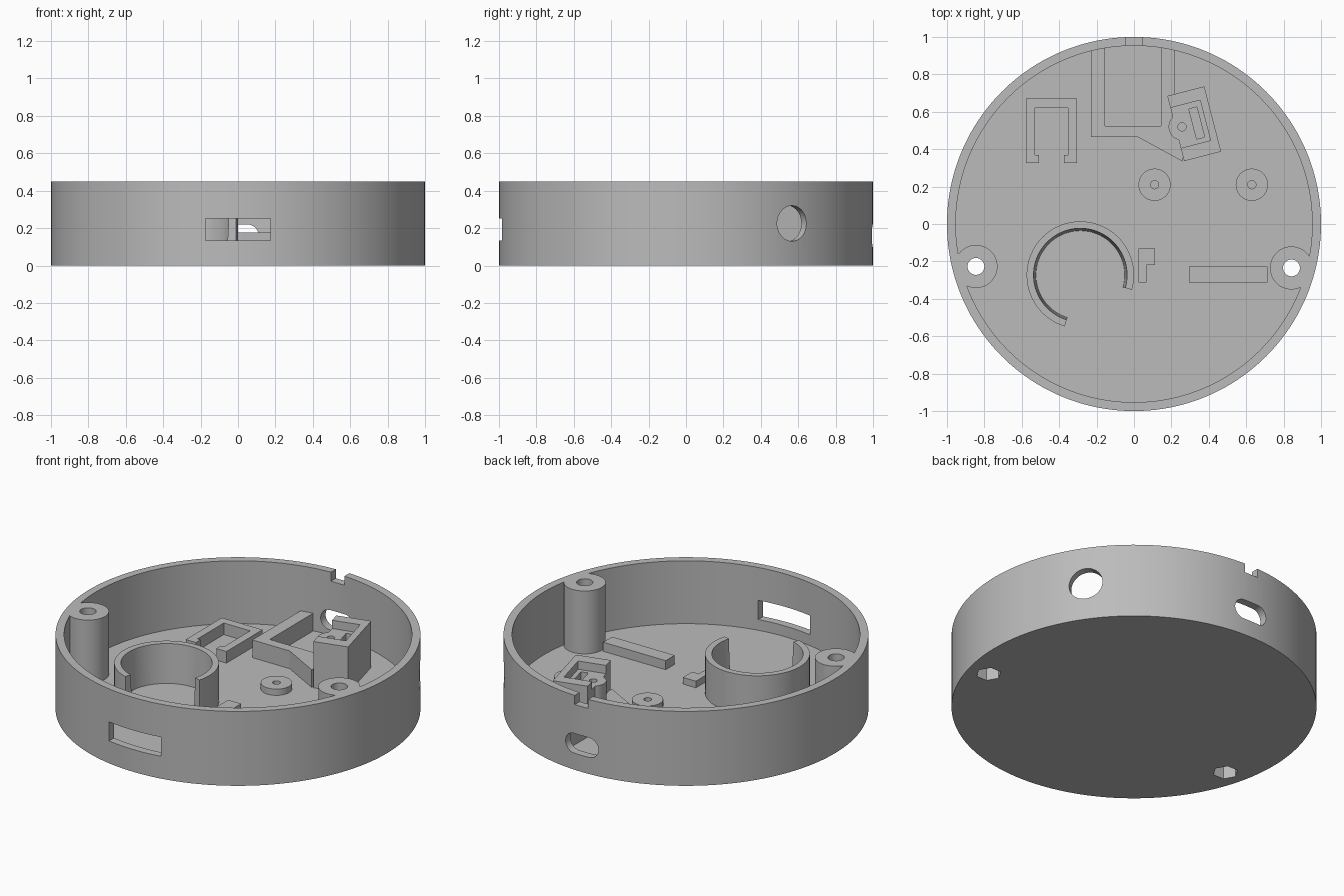
import bpy, bmesh, math
from mathutils import Matrix

cube = bpy.data.objects.get("Cube")
if cube:
    bpy.data.objects.remove(cube)

grey = bpy.data.materials.new("light_grey")
grey.use_nodes = True
grey.diffuse_color = (0.5, 0.5, 0.5, 1)
grey.node_tree.nodes["Principled BSDF"].inputs["Base Color"].default_value = (0.5, 0.5, 0.5, 1)

HEIGHT, FLOOR, SUNK = 0.45, 0.07, 0.05
TILT = math.radians(14.5)


def finish(name, bm):
    bmesh.ops.recalc_face_normals(bm, faces=bm.faces)
    mesh = bpy.data.meshes.new(name)
    bm.to_mesh(mesh)
    bm.free()
    mesh.materials.append(grey)
    obj = bpy.data.objects.new(name, mesh)
    bpy.context.collection.objects.link(obj)
    return obj


def prism(name, pts, z0, z1, matrix=None):
    """Extrude an outline from z0 to z1, then place it."""
    bm = bmesh.new()
    face = bm.faces.new([bm.verts.new((x, y, z0)) for x, y in pts])
    top = bmesh.ops.extrude_face_region(bm, geom=[face])["geom"]
    bmesh.ops.translate(bm, vec=(0, 0, z1 - z0),
                        verts=[v for v in top if isinstance(v, bmesh.types.BMVert)])
    if matrix:
        bm.transform(matrix)
    return finish(name, bm)


def circle(x, y, r, n=48):
    return [(x + r * math.cos(math.tau * i / n), y + r * math.sin(math.tau * i / n))
            for i in range(n)]


def rect(x0, x1, y0, y1):
    return [(x0, y0), (x1, y0), (x1, y1), (x0, y1)]


def combine(target, tool, op="DIFFERENCE"):
    """Boolean the tool into the target and delete the tool."""
    mod = target.modifiers.new("bool", "BOOLEAN")
    mod.object, mod.operation, mod.solver = tool, op, "EXACT"
    bpy.context.view_layer.objects.active = target
    bpy.ops.object.modifier_apply(modifier=mod.name)
    bpy.data.objects.remove(tool)


def radial(angle, z):
    """Local z points outward along the angle, local y points up."""
    return (Matrix.Translation((0, 0, z)) @ Matrix.Rotation(angle, 4, "Z")
            @ Matrix.Rotation(math.pi / 2, 4, "Y") @ Matrix.Rotation(math.pi / 2, 4, "Z"))


# Round tray
tray = prism("round_tray", circle(0, 0, 1, 160), 0, HEIGHT)
combine(tray, prism("cut", circle(0, 0, 0.953, 160), FLOOR, 1))

# Screw posts with through holes and hexagonal nut pockets
for x, y in ((-0.845, -0.227), (0.842, -0.235)):
    combine(tray, prism("post", circle(x, y, 0.115), SUNK, HEIGHT), "UNION")
    combine(tray, prism("cut", circle(x, y, 0.045, 32), -0.1, 1))
    combine(tray, prism("cut", circle(x, y, 0.07, 6), -0.1, 0.14))

# Wall openings: front window, back slot, rim notch, large and small side holes
back = math.pi / 2
combine(tray, prism("cut", rect(-0.173, 0.173, -0.058, 0.058), 0.8, 1.1, radial(-back, 0.193)))
r, half = 0.06, 0.05
slot = [(half * (1 if math.cos(a) > 0 else -1) + r * math.cos(a), r * math.sin(a))
        for a in (math.tau * (i + 0.5) / 32 for i in range(32))]
combine(tray, prism("cut", slot, 0.8, 1.1, radial(back, 0.16)))
combine(tray, prism("cut", rect(-0.045, 0.045, 0, 0.2), 0.8, 1.1, radial(back, 0.395)))
combine(tray, prism("cut", circle(0, 0, 0.095), 0.8, 1.1, radial(math.radians(34.6), 0.225)))
combine(tray, prism("cut", circle(0, 0, 0.025, 24), 0.8, 1.1, radial(math.radians(68.4), 0.335)))

# Open ring holder with a tapered bore
bm = bmesh.new()
profile = [(0.287, SUNK), (0.287, 0.305), (0.25, 0.305), (0.236, SUNK)]
steps, start, sweep = 72, math.radians(-16), math.radians(269)
rows = []
for i in range(steps + 1):
    a = start + sweep * i / steps
    rows.append([bm.verts.new((-0.287 + p * math.cos(a), -0.273 + p * math.sin(a), z))
                 for p, z in profile])
for one, two in zip(rows, rows[1:]):
    for j in range(4):
        k = (j + 1) % 4
        bm.faces.new((one[j], one[k], two[k], two[j]))
bm.faces.new(rows[0])
bm.faces.new(rows[-1])
ring = finish("ring_holder", bm)

# Clip bracket: U shape with small inward lips
cx, y0, y1 = -0.441, 0.325, 0.67
side = [(0.136, y1), (0.136, y0), (0.068, y0), (0.068, 0.37), (0.088, 0.37), (0.088, 0.62)]
outline = [(cx + x, y) for x, y in side] + [(cx - x, y) for x, y in reversed(side)]
clip = prism("clip_bracket", outline, SUNK, 0.14)

# Board cradle against the back wall, widening towards the switch block
cradle = prism("board_cradle", [
    (-0.23, 0.95), (-0.23, 0.465), (0.02, 0.465), (0.258, 0.335), (0.3, 0.5), (0.22, 0.68),
    (0.22, 0.95), (0.145, 0.95), (0.145, 0.525), (-0.155, 0.525), (-0.155, 0.95)], SUNK, 0.177)

# Tilted switch block with side-open pocket, rounded pilot boss and slot
place = Matrix.Translation((0.322, 0.536, 0)) @ Matrix.Rotation(TILT, 4, "Z")
block = prism("switch_block", rect(-0.102, 0.102, -0.18, 0.18), SUNK, 0.35, place)
combine(block, prism("cut", rect(-0.2, 0.062, -0.108, 0.114), 0.3, 0.5, place))
combine(block, prism("boss", circle(-0.067, 0, 0.072), SUNK, 0.3, place), "UNION")
combine(block, prism("cut", circle(-0.067, 0, 0.022, 24), 0.15, 0.5, place))
combine(block, prism("cut", rect(-0.008, 0.036, -0.083, 0.083), 0.2, 0.5, place))

# Low pilot bosses
bosses = []
for name, x in (("centre_boss", 0.11), ("side_boss", 0.63)):
    boss = prism(name, circle(x, 0.21, 0.086), SUNK, 0.108)
    combine(boss, prism("cut", circle(x, 0.21, 0.022, 24), 0.06, 0.5))
    bosses.append(boss)

# Small locating stops on the floor
prism("corner_stop", [(0.025, -0.312), (0.067, -0.312), (0.067, -0.218), (0.112, -0.218),
                      (0.112, -0.13), (0.025, -0.13)], SUNK, 0.11)
prism("long_stop", rect(0.295, 0.713, -0.313, -0.227), SUNK, 0.125)

# Smooth the curved walls, keep edges crisp
for obj in [tray, ring, block] + bosses:
    bpy.ops.object.select_all(action="DESELECT")
    obj.select_set(True)
    bpy.context.view_layer.objects.active = obj
    bpy.ops.object.shade_smooth_by_angle(angle=math.radians(30))
